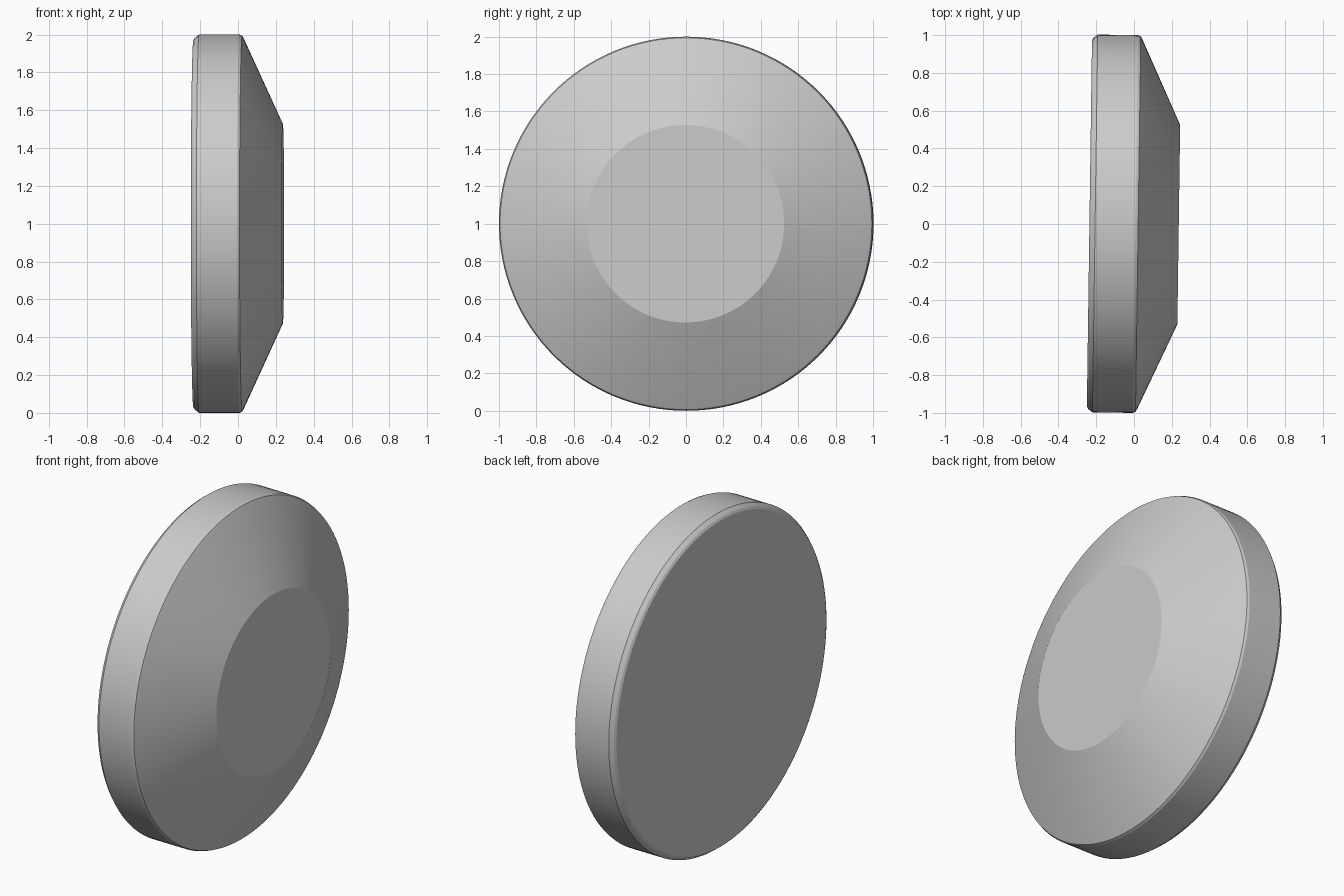
import bpy, bmesh, math
from mathutils import Matrix

if "Cube" in bpy.data.objects:
    bpy.data.objects.remove(bpy.data.objects["Cube"])

SEGMENTS = 128

# Half cross-section: (position along x axis, radius), back face to front face
profile = [(-0.236, 0.97), (-0.228, 0.983), (-0.206, 1.0),
           (0.008, 1.0), (0.022, 0.994), (0.03, 0.98), (0.237, 0.528)]

bm = bmesh.new()
rings = []
for x, r in profile:
    ring = []
    for i in range(SEGMENTS):
        a = 2 * math.pi * i / SEGMENTS
        ring.append(bm.verts.new((x, r * math.cos(a), r * math.sin(a))))
    rings.append(ring)

# Rim, bevels and conical flank
for a, b in zip(rings, rings[1:]):
    for i in range(SEGMENTS):
        j = (i + 1) % SEGMENTS
        bm.faces.new((a[i], a[j], b[j], b[i]))

# Flat back and front faces
bm.faces.new(rings[0])
bm.faces.new(rings[-1])
bmesh.ops.recalc_face_normals(bm, faces=bm.faces)

# Slight turn about the vertical, standing on the ground
bm.transform(Matrix.Translation((0, 0, 1)) @ Matrix.Rotation(-0.014, 4, 'Z'))

mesh = bpy.data.meshes.new("beveled_disc")
bm.to_mesh(mesh)
bm.free()
disc = bpy.data.objects.new("beveled_disc", mesh)
bpy.context.collection.objects.link(disc)

bpy.context.view_layer.objects.active = disc
disc.select_set(True)
bpy.ops.object.shade_smooth_by_angle(angle=math.radians(20))
